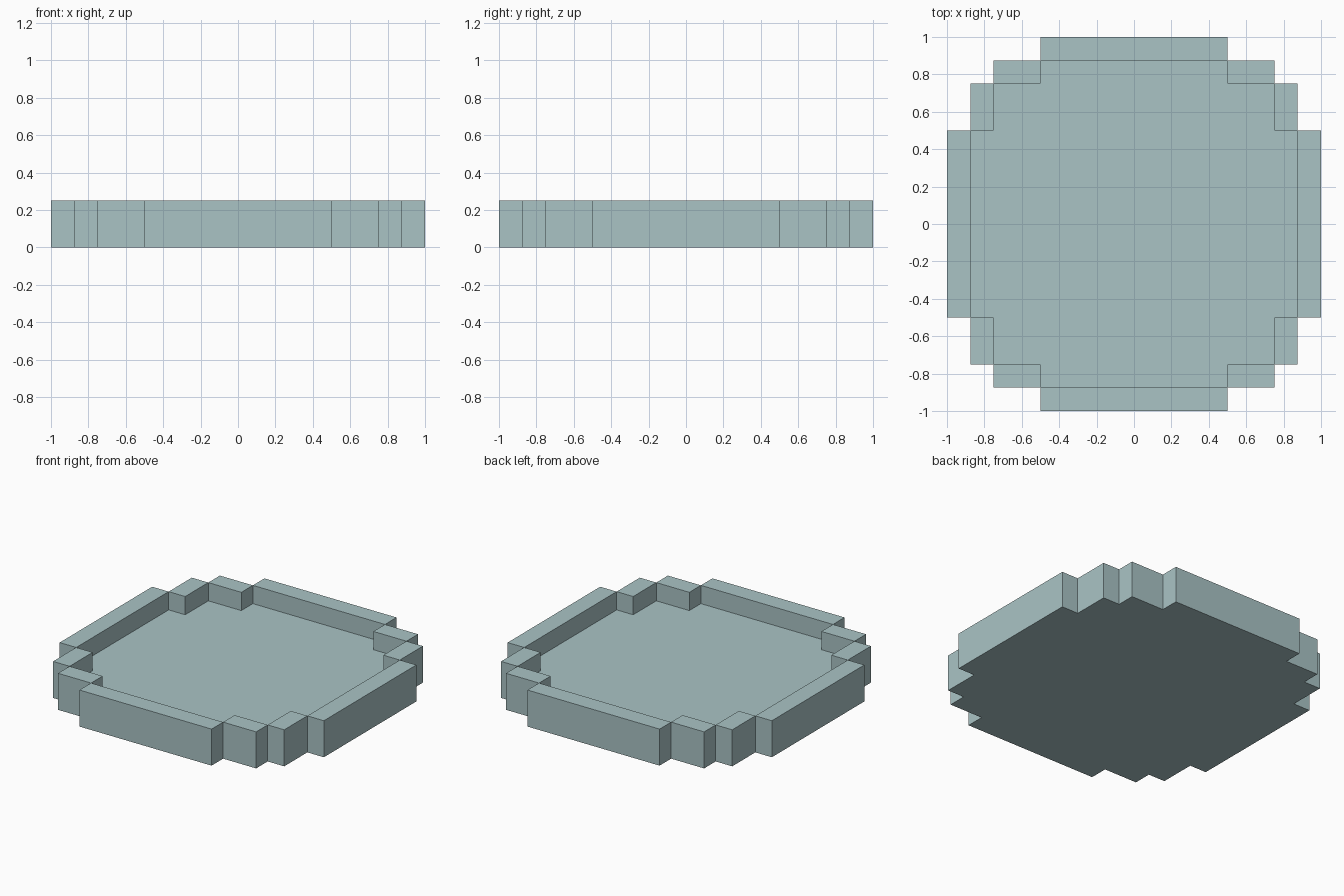
import bpy
import bmesh

cube = bpy.data.objects.get("Cube")
if cube:
    bpy.data.objects.remove(cube, do_unlink=True)

HEIGHT = 0.25   # top of the rim
FLOOR = 0.125   # top of the sunken floor

# One quarter of each stepped outline, counter-clockwise from +x to +y
OUTER = [(1, .5), (.875, .5), (.875, .75), (.75, .75), (.75, .875), (.5, .875), (.5, 1)]
INNER = [(.875, .5), (.75, .5), (.75, .75), (.5, .75), (.5, .875)]
# Rim blocks of one quarter turn: x0, y0, x1, y1
RIM = [(.875, -.5, 1, .5), (.75, .5, .875, .75), (.5, .75, .75, .875)]


def quarter_turns(points):
    """Repeat a list of points around the four quarters."""
    loop = list(points)
    for _ in range(3):
        points = [(-y, x) for x, y in points]
        loop += points
    return loop


def add_face(bm, points):
    return bm.faces.new([bm.verts.new(p) for p in points])


def add_walls(bm, loop, z0, z1):
    """Vertical quads along a closed outline, facing right of its direction."""
    for (ax, ay), (bx, by) in zip(loop, loop[1:] + loop[:1]):
        add_face(bm, [(ax, ay, z0), (bx, by, z0), (bx, by, z1), (ax, ay, z1)])


bm = bmesh.new()
outer, inner = quarter_turns(OUTER), quarter_turns(INNER)

# Underside and outer walls
add_face(bm, [(x, y, 0) for x, y in reversed(outer)])
add_walls(bm, outer, 0, HEIGHT)

# Sunken floor and inner walls
add_face(bm, [(x, y, FLOOR) for x, y in inner])
add_walls(bm, inner[::-1], FLOOR, HEIGHT)

# Top faces of the rim blocks
for x0, y0, x1, y1 in RIM:
    quad = [(x0, y0), (x1, y0), (x1, y1), (x0, y1)]
    for _ in range(4):
        add_face(bm, [(x, y, HEIGHT) for x, y in quad])
        quad = [(-y, x) for x, y in quad]

bmesh.ops.remove_doubles(bm, verts=bm.verts[:], dist=1e-5)

mesh = bpy.data.meshes.new("stepped_tray")
bm.to_mesh(mesh)
bm.free()
tray = bpy.data.objects.new("stepped_tray", mesh)
bpy.context.collection.objects.link(tray)

# Pale grey-teal material
color = (0.40, 0.55, 0.56, 1)
mat = bpy.data.materials.new("pale_teal")
mat.use_nodes = True
mat.diffuse_color = color
mat.node_tree.nodes["Principled BSDF"].inputs["Base Color"].default_value = color
mesh.materials.append(mat)
